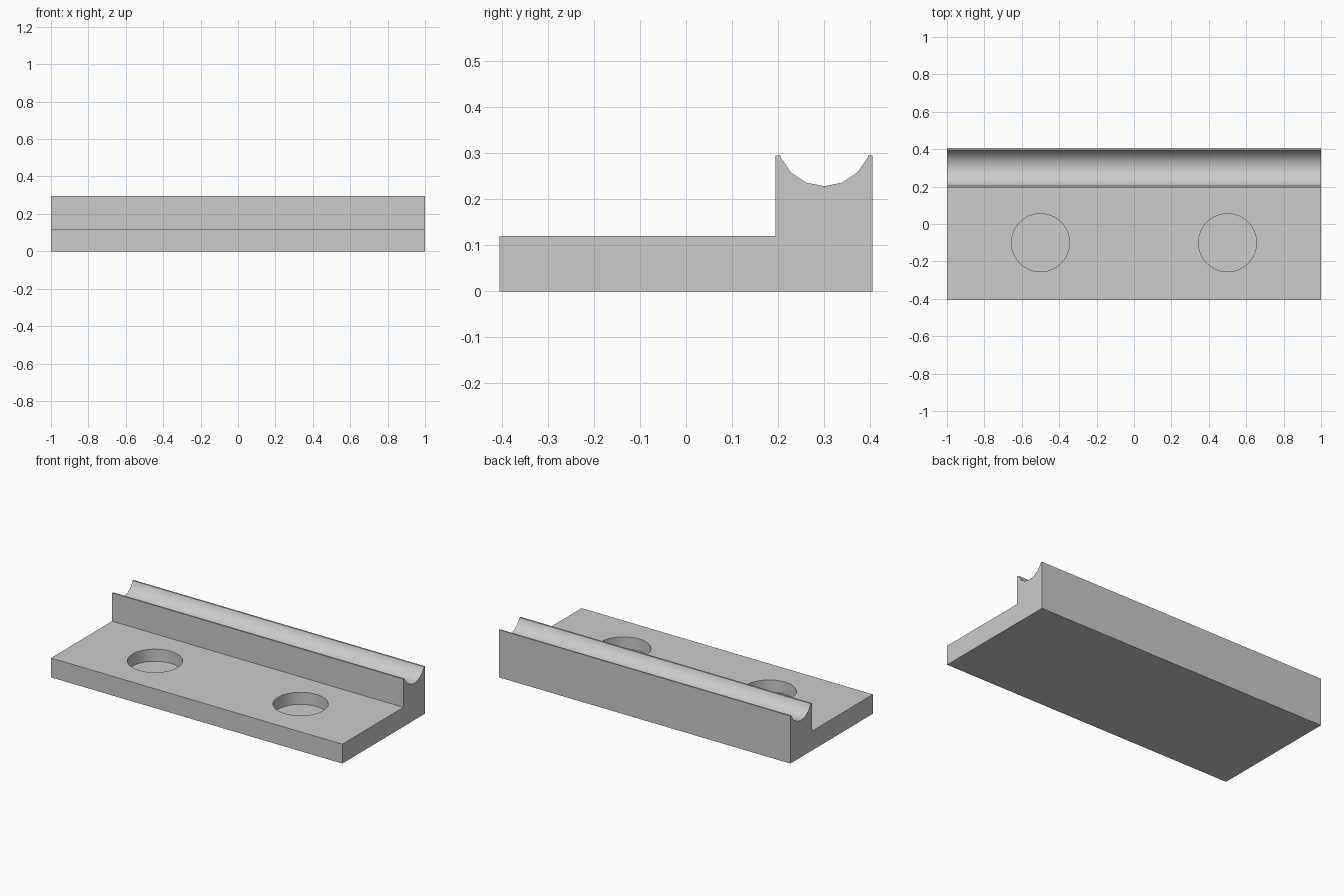
import bpy
import bmesh
from math import sin, cos, pi, radians

cube = bpy.data.objects.get("Cube")
if cube:
    bpy.data.objects.remove(cube, do_unlink=True)

# Light grey plastic
grey = bpy.data.materials.new("light_grey")
grey.use_nodes = True
grey.diffuse_color = (0.6, 0.6, 0.6, 1)
grey.node_tree.nodes["Principled BSDF"].inputs["Base Color"].default_value = (0.6, 0.6, 0.6, 1)

HALF_DEPTH = 0.405
BASE_TOP = 0.12
RAIL_FRONT, RAIL_TOP = 0.194, 0.295
GROOVE_Y, GROOVE_Z, GROOVE_R = 0.3, 0.331, 0.103


def extrude_profile(name, profile):
    """Extrude a (y, z) outline along the full width."""
    bm = bmesh.new()
    face = bm.faces.new([bm.verts.new((-1, y, z)) for y, z in profile])
    side = bmesh.ops.extrude_face_region(bm, geom=[face])["geom"]
    verts = [v for v in side if isinstance(v, bmesh.types.BMVert)]
    bmesh.ops.translate(bm, verts=verts, vec=(2, 0, 0))
    bmesh.ops.recalc_face_normals(bm, faces=bm.faces)
    mesh = bpy.data.meshes.new(name)
    bm.to_mesh(mesh)
    bm.free()
    obj = bpy.data.objects.new(name, mesh)
    bpy.context.collection.objects.link(obj)
    obj.data.materials.append(grey)
    return obj


# Base plate and raised rail share one outline, with a round groove in the rail
lip = 0.0985 * 0.97
arc = [(GROOVE_Y + GROOVE_R * sin(i * pi / 8), GROOVE_Z - GROOVE_R * cos(i * pi / 8))
       for i in range(3, -4, -1)]
outline = [(-HALF_DEPTH, 0), (HALF_DEPTH, 0), (HALF_DEPTH, RAIL_TOP),
           (GROOVE_Y + lip, RAIL_TOP), *arc, (GROOVE_Y - lip, RAIL_TOP),
           (RAIL_FRONT, RAIL_TOP), (RAIL_FRONT, BASE_TOP), (-HALF_DEPTH, BASE_TOP)]
body = extrude_profile("grooved_base", outline)

# Two blind round pockets in the base plate
for x in (-0.5, 0.5):
    bpy.ops.mesh.primitive_cylinder_add(vertices=48, radius=0.155, depth=0.2,
                                        location=(x, -0.1, 0.145))
    cutter = bpy.context.object
    cutter.name = "pocket_cutter"
    cutter.hide_render = True
    cutter.data.materials.append(grey)
    cut = body.modifiers.new("pocket", "BOOLEAN")
    cut.operation = "DIFFERENCE"
    cut.solver = "EXACT"
    cut.object = cutter
    bpy.ops.object.select_all(action="DESELECT")
    body.select_set(True)
    bpy.context.view_layer.objects.active = body
    bpy.ops.object.modifier_apply(modifier=cut.name)
    bpy.data.objects.remove(cutter, do_unlink=True)

# Smooth groove and pocket walls, crisp edges elsewhere
bpy.ops.object.shade_smooth_by_angle(angle=radians(30))
